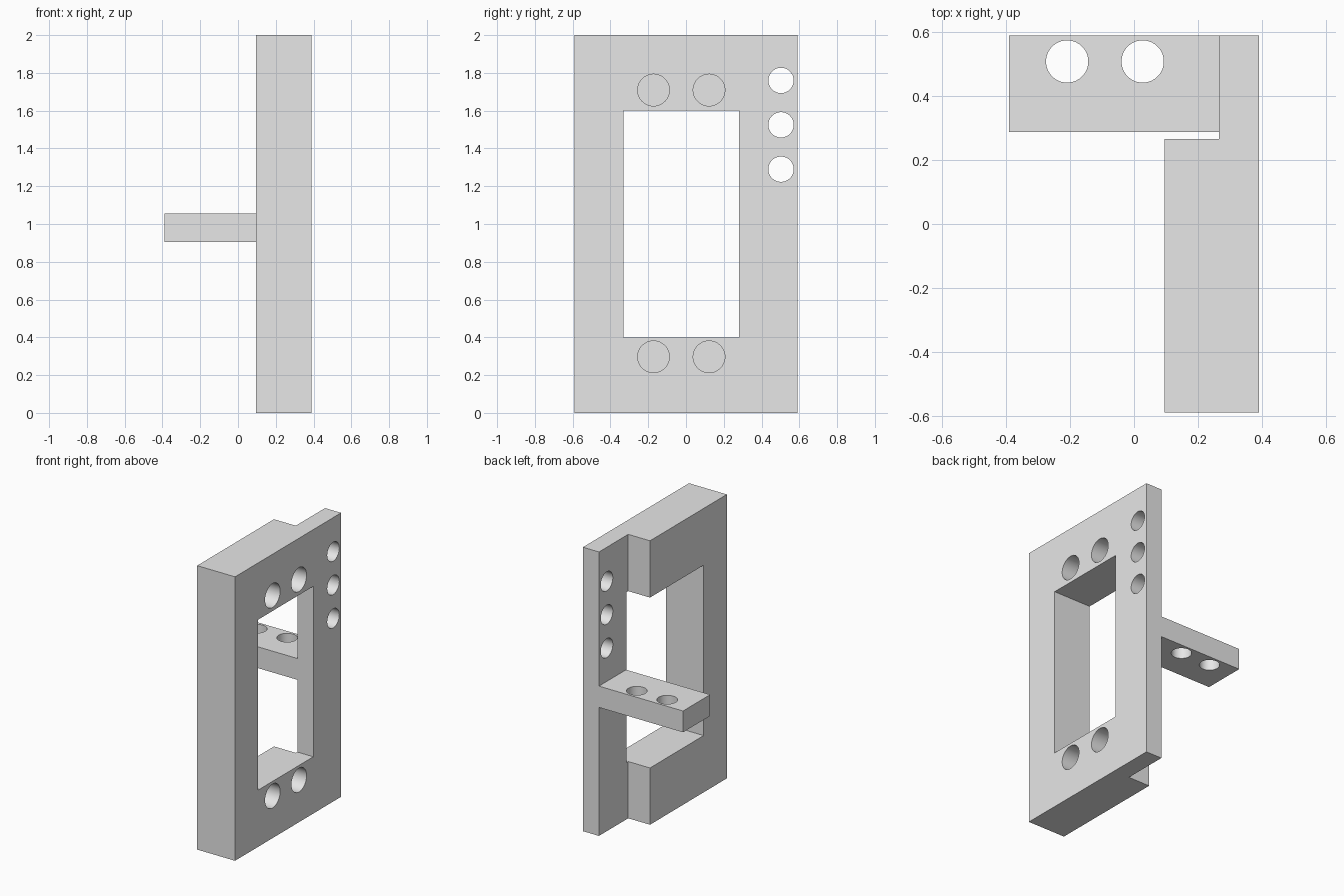
import bpy
from math import pi

if "Cube" in bpy.data.objects:
    bpy.data.objects.remove(bpy.data.objects["Cube"], do_unlink=True)

grey = bpy.data.materials.new("light_grey")
grey.use_nodes = True
grey.diffuse_color = (0.8, 0.8, 0.8, 1)
grey.node_tree.nodes["Principled BSDF"].inputs["Base Color"].default_value = (0.8, 0.8, 0.8, 1)


def box(name, low, high):
    """Box between two corners."""
    center = [(a + b) / 2 for a, b in zip(low, high)]
    bpy.ops.mesh.primitive_cube_add(size=1, location=center)
    ob = bpy.context.object
    ob.name = name
    ob.scale = [b - a for a, b in zip(low, high)]
    bpy.ops.object.transform_apply(location=True, rotation=False, scale=True)
    ob.data.materials.append(grey)
    return ob


def drill(name, center, radius, depth, along_x=True):
    """Cylinder used to cut a round hole."""
    bpy.ops.mesh.primitive_cylinder_add(
        vertices=64, radius=radius, depth=depth, location=center,
        rotation=(0, pi / 2 if along_x else 0, 0))
    ob = bpy.context.object
    ob.name = name
    ob.data.materials.append(grey)
    return ob


def combine(target, tool, operation):
    """Apply a boolean and remove its helper."""
    tool.hide_render = True
    mod = target.modifiers.new("boolean", "BOOLEAN")
    mod.operation = operation
    mod.solver = "EXACT"
    mod.object = tool
    bpy.context.view_layer.objects.active = target
    bpy.ops.object.modifier_apply(modifier=mod.name)
    bpy.data.objects.remove(tool, do_unlink=True)


# Frame plate with a thinner flange along the back edge
FACE = 0.39
frame = box("frame_plate", (0.095, -0.59, 0), (FACE, 0.59, 2))
combine(frame, box("flange_step", (0, 0.265, -0.1), (0.265, 0.7, 2.1)), "DIFFERENCE")

# Rectangular window
combine(frame, box("window_cutter", (0, -0.332, 0.4), (0.5, 0.281, 1.6)), "DIFFERENCE")

# Blind holes above and below the window
BLIND = 0.2
for z in (0.297, 1.709):
    for y in (-0.172, 0.122):
        combine(frame, drill("blind_hole", (FACE, y, z), 0.084, 2 * BLIND), "DIFFERENCE")

# Through holes in the flange
for z in (1.29, 1.525, 1.76):
    combine(frame, drill("flange_hole", (0.33, 0.503, z), 0.067, 0.4), "DIFFERENCE")

# Arm with two vertical holes, joined to the flange
arm = box("arm", (-0.39, 0.288, 0.905), (0.3, 0.59, 1.055))
for x in (-0.209, 0.027):
    combine(arm, drill("arm_hole", (x, 0.508, 0.98), 0.066, 0.4, False), "DIFFERENCE")
combine(frame, arm, "UNION")

# Smooth hole walls, sharp edges
bpy.ops.object.select_all(action="DESELECT")
frame.select_set(True)
bpy.context.view_layer.objects.active = frame
bpy.ops.object.shade_smooth_by_angle(angle=pi / 6)
